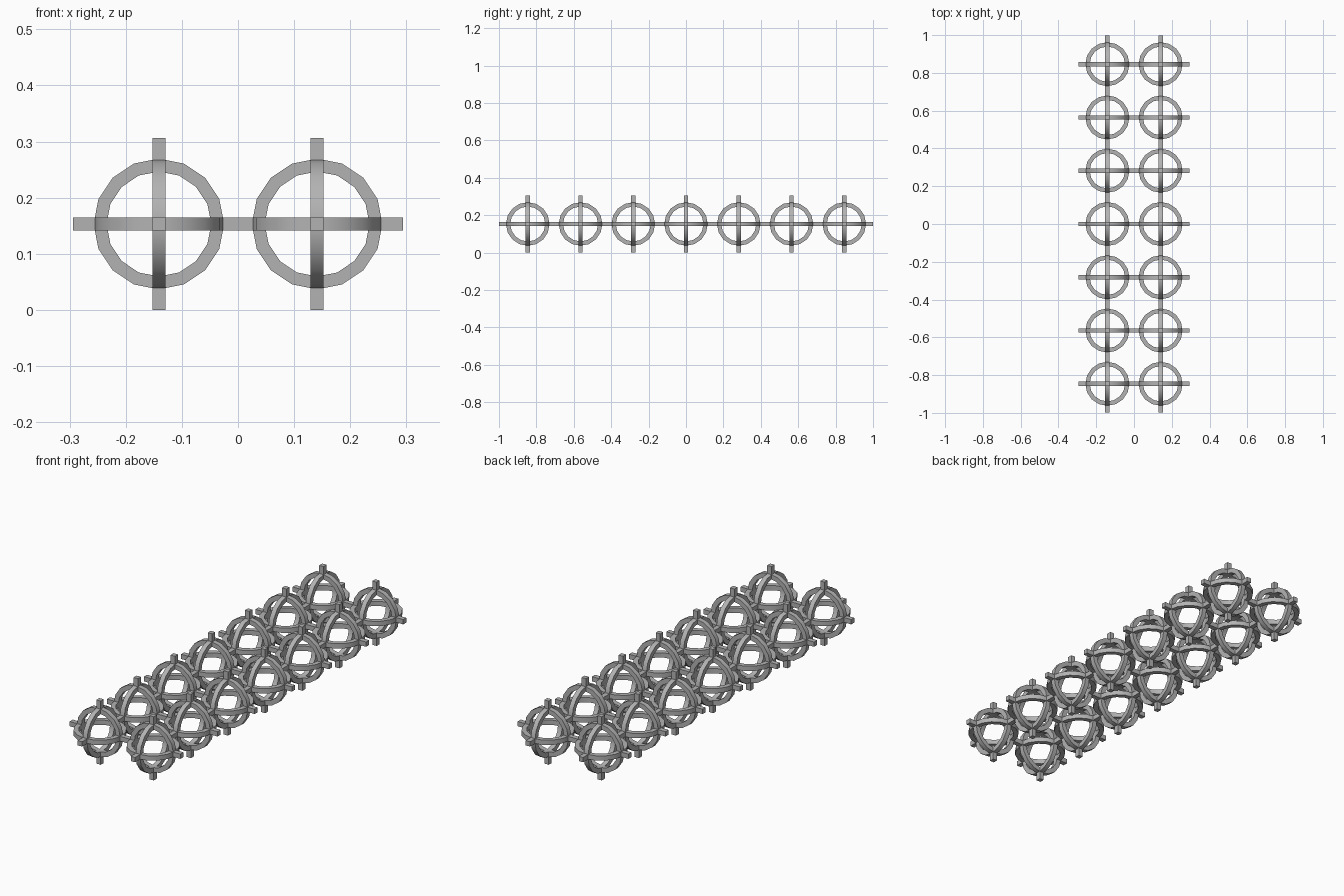
import bpy, math
from mathutils import Matrix, Vector

cube = bpy.data.objects.get("Cube")
if cube:
    bpy.data.objects.remove(cube, do_unlink=True)

OUTER, INNER, WIDTH = 0.1165, 0.0935, 0.023
SPACING, REACH, SIDES = 0.282, 0.153, 16

grey = bpy.data.materials.new("plain grey")
grey.use_nodes = True
colour = (0.45, 0.45, 0.45, 1)
grey.diffuse_color = colour
grey.node_tree.nodes["Principled BSDF"].inputs["Base Color"].default_value = colour


def ring_mesh(name, rot):
    """Square-section hoop with its axis turned by rot."""
    h = WIDTH / 2
    section = [(OUTER, -h), (OUTER, h), (INNER, h), (INNER, -h)]
    verts, faces = [], []
    for i in range(SIDES):
        a = 2 * math.pi * i / SIDES
        verts += [rot @ Vector((r * math.cos(a), r * math.sin(a), z)) for r, z in section]
        n = (i + 1) % SIDES
        for j in range(4):
            k = (j + 1) % 4
            faces.append((i * 4 + j, n * 4 + j, n * 4 + k, i * 4 + k))
    mesh = bpy.data.meshes.new(name)
    mesh.from_pydata(verts, [], faces)
    return mesh


def spike_mesh(name, direction):
    """Square peg running outward from the hoops."""
    start = INNER + 0.003
    bpy.ops.mesh.primitive_cube_add(size=1)
    obj = bpy.context.object
    mesh = obj.data
    size = [REACH - start if abs(c) > 0.5 else WIDTH for c in direction]
    mesh.transform(Matrix.Translation(Vector(direction) * (REACH + start) / 2)
                   @ Matrix.Diagonal((*size, 1)))
    bpy.data.objects.remove(obj)
    mesh.name = name
    return mesh


# Shared meshes: three crossed hoops and six pegs
quarter = math.pi / 2
parts = {
    "level_ring": ring_mesh("level_ring", Matrix.Identity(3)),
    "front_ring": ring_mesh("front_ring", Matrix.Rotation(quarter, 3, "X")),
    "side_ring": ring_mesh("side_ring", Matrix.Rotation(quarter, 3, "Y")),
}
directions = {"left": (1, 0, 0), "right": (-1, 0, 0), "back": (0, 1, 0),
              "front": (0, -1, 0), "top": (0, 0, 1), "bottom": (0, 0, -1)}
for side, d in directions.items():
    parts[side + "_peg"] = spike_mesh(side + "_peg", d)
for mesh in parts.values():
    mesh.materials.append(grey)

# Two columns of seven cages
rings = []
for col, x in (("right", -SPACING / 2), ("left", SPACING / 2)):
    for row in range(7):
        for name, mesh in parts.items():
            obj = bpy.data.objects.new(f"{col}_cage_{row + 1}_{name}", mesh)
            obj.location = (x, (row - 3) * SPACING, REACH)
            bpy.context.collection.objects.link(obj)
            if row == 0 and col == "right" and name.endswith("ring"):
                rings.append(obj)

# Rounded hoops with crisp rims
bpy.ops.object.select_all(action="DESELECT")
for obj in rings:
    obj.select_set(True)
bpy.context.view_layer.objects.active = rings[0]
bpy.ops.object.shade_smooth_by_angle(angle=math.radians(30))
